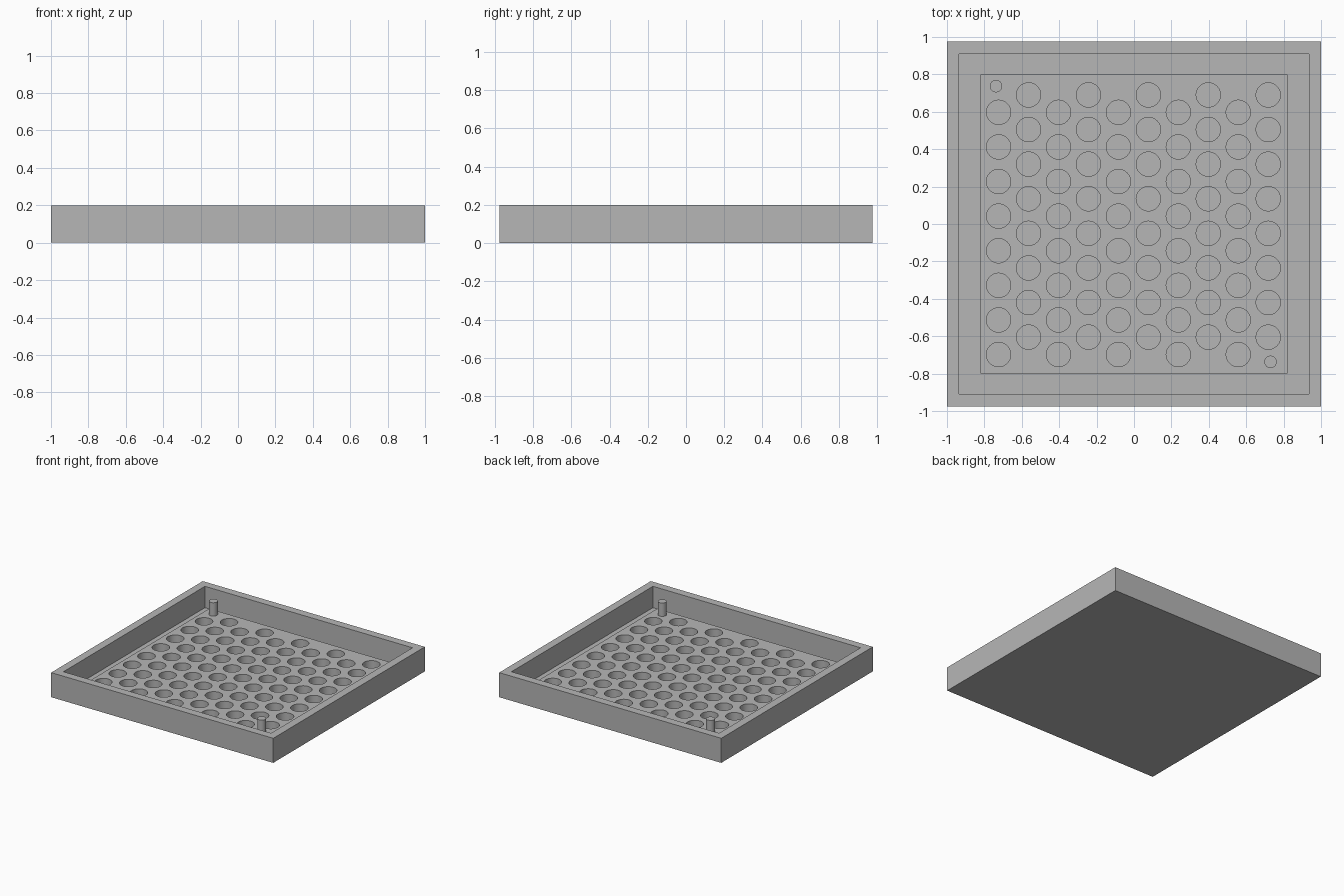
import bpy
import bmesh
import math
from mathutils import Matrix, Vector

cube = bpy.data.objects.get("Cube")
if cube:
    bpy.data.objects.remove(cube, do_unlink=True)

# Main sizes
HEIGHT, FLOOR_Z, PLATE_Z = 0.20, 0.026, 0.091
HOLE_R, POST_R = 0.065, 0.033
COLUMN_STEP, ROW_STEP = 0.1602, 0.185

grey = bpy.data.materials.new("light_grey")
grey.use_nodes = True
grey.diffuse_color = (0.47, 0.47, 0.47, 1)
grey.node_tree.nodes["Principled BSDF"].inputs["Base Color"].default_value = grey.diffuse_color


def make_object(name, bm):
    mesh = bpy.data.meshes.new(name)
    bm.to_mesh(mesh)
    bm.free()
    mesh.materials.append(grey)
    obj = bpy.data.objects.new(name, mesh)
    bpy.context.collection.objects.link(obj)
    return obj


def box(name, half_x, half_y, z0, z1):
    bm = bmesh.new()
    place = Matrix.Translation((0, 0, (z0 + z1) / 2)) @ Matrix.Diagonal(
        (2 * half_x, 2 * half_y, z1 - z0, 1))
    bmesh.ops.create_cube(bm, size=1, matrix=place)
    return make_object(name, bm)


def cylinders(name, centres, radius, z0, z1):
    bm = bmesh.new()
    for x, y in centres:
        bmesh.ops.create_cone(
            bm, cap_ends=True, segments=48, radius1=radius, radius2=radius,
            depth=z1 - z0, matrix=Matrix.Translation((x, y, (z0 + z1) / 2)))
    return make_object(name, bm)


def select_only(obj):
    bpy.ops.object.select_all(action="DESELECT")
    obj.select_set(True)
    bpy.context.view_layer.objects.active = obj


def cut(obj, cutter):
    cutter.hide_render = True
    mod = obj.modifiers.new("cut", "BOOLEAN")
    mod.operation = "DIFFERENCE"
    mod.solver = "EXACT"
    mod.object = cutter
    select_only(obj)
    bpy.ops.object.modifier_apply(modifier=mod.name)
    bpy.data.objects.remove(cutter, do_unlink=True)


def smooth(obj):
    select_only(obj)
    bpy.ops.object.shade_smooth_by_angle(angle=math.radians(30))


# Open tray with a thin floor and upright rim
tray = box("tray", 1.0, 0.975, 0, HEIGHT)
cut(tray, box("tray_cavity", 0.935, 0.91, FLOOR_Z, HEIGHT + 0.1))

# Raised plate with staggered columns of round holes
plate = box("perforated_plate", 0.82, 0.80, FLOOR_Z, PLATE_Z)
holes = []
for column in range(10):
    top = 0.69 if column % 2 else 0.597
    for row in range(8):
        holes.append((-0.724 + column * COLUMN_STEP, top - row * ROW_STEP))
cut(plate, cylinders("hole_cutter", holes, HOLE_R, FLOOR_Z - 0.1, PLATE_Z + 0.1))
smooth(plate)

# Locating posts in two opposite corners
for name, centre in (("back_right_post", (-0.738, 0.737)),
                     ("front_left_post", (0.73, -0.737))):
    smooth(cylinders(name, [centre], POST_R, PLATE_Z, HEIGHT))
